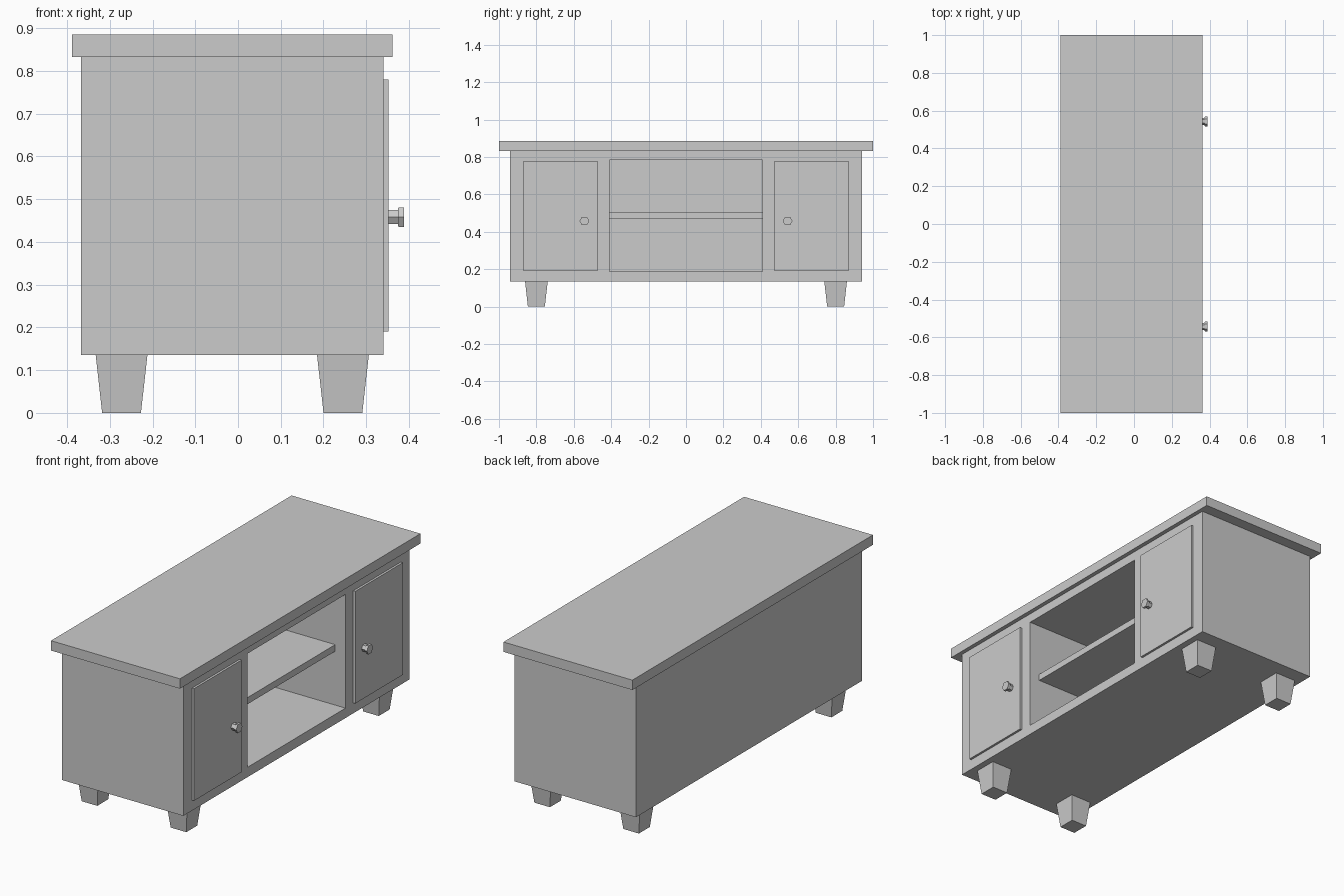
import bpy, bmesh, math
from mathutils import Matrix

if "Cube" in bpy.data.objects:
    bpy.data.objects.remove(bpy.data.objects["Cube"])


def add_object(name, bm):
    bmesh.ops.recalc_face_normals(bm, faces=bm.faces)
    mesh = bpy.data.meshes.new(name)
    bm.to_mesh(mesh)
    bm.free()
    obj = bpy.data.objects.new(name, mesh)
    bpy.context.collection.objects.link(obj)
    return obj


def box(name, x, y, z, bottom_scale=1.0):
    """Box from (min, max) ranges; bottom_scale tapers the lower end."""
    bm = bmesh.new()
    bmesh.ops.create_cube(bm, size=1)
    for v in bm.verts:
        s = bottom_scale if v.co.z < 0 else 1.0
        v.co.x = sum(x) / 2 + v.co.x * (x[1] - x[0]) * s
        v.co.y = sum(y) / 2 + v.co.y * (y[1] - y[0]) * s
        v.co.z = sum(z) / 2 + v.co.z * (z[1] - z[0])
    return add_object(name, bm)


def knob(name, y, z, profile, sides=6):
    """Lathe of (x, radius) points around an axis along x."""
    bm = bmesh.new()
    rings = []
    for x, r in profile:
        rings.append([bm.verts.new((x, y + r * math.cos(math.tau * i / sides),
                                    z + r * math.sin(math.tau * i / sides)))
                      for i in range(sides)])
    for a, b in zip(rings, rings[1:]):
        for i in range(sides):
            j = (i + 1) % sides
            bm.faces.new((a[i], a[j], b[j], b[i]))
    bm.faces.new(rings[0])
    bm.faces.new(rings[-1])
    return add_object(name, bm)


# Cabinet body with the open middle compartment cut out
body = box("cabinet_body", (-0.367, 0.34), (-0.94, 0.94), (0.135, 0.833))
cutter = box("compartment_cutter", (-0.317, 0.5), (-0.408, 0.408), (0.187, 0.785))
cutter.hide_render = True
cut = body.modifiers.new("compartment", "BOOLEAN")
cut.operation = "DIFFERENCE"
cut.solver = "EXACT"
cut.object = cutter
bpy.context.view_layer.objects.active = body
bpy.ops.object.modifier_apply(modifier=cut.name)
bpy.data.objects.remove(cutter)

# Overhanging top and recessed shelf
box("top_board", (-0.388, 0.362), (-1.0, 1.0), (0.833, 0.885))
box("shelf", (-0.317, 0.28), (-0.408, 0.408), (0.47, 0.505))

# Doors, knobs and tapered legs on both sides
knob_profile = [(0.35, 0.019), (0.374, 0.019), (0.374, 0.024),
                (0.377, 0.026), (0.388, 0.026)]
for side, s in (("left", -1), ("right", 1)):
    box(f"{side}_door", (0.34, 0.352), sorted((0.472 * s, 0.868 * s)), (0.19, 0.78))
    knob(f"{side}_knob", 0.543 * s, 0.458, knob_profile)
    for end, cx in (("back", -0.2725), ("front", 0.2455)):
        cy = 0.80 * s
        box(f"{end}_{side}_leg", (cx - 0.0605, cx + 0.0605),
            (cy - 0.0605, cy + 0.0605), (0.0, 0.135), bottom_scale=0.75)
